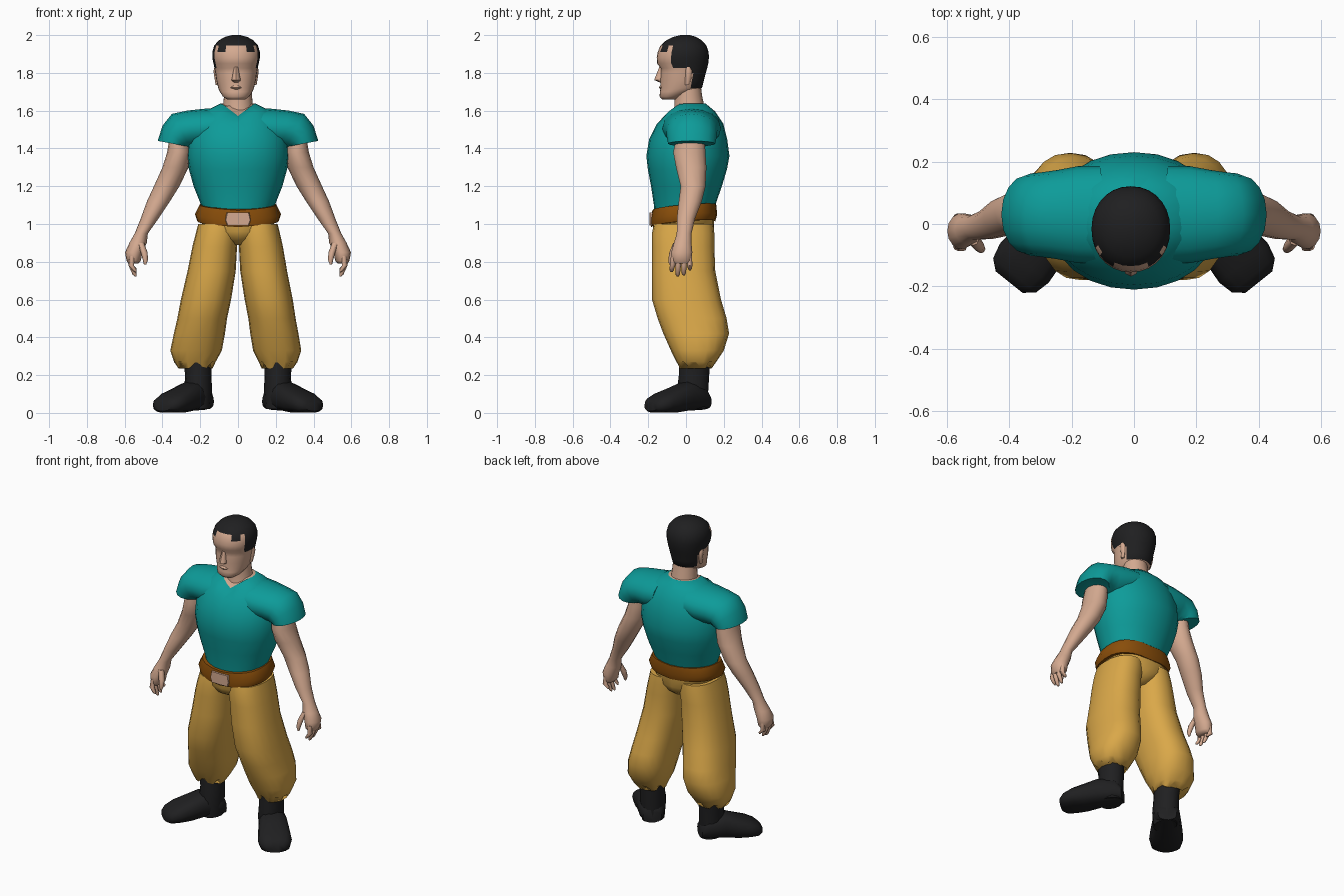
import bpy, bmesh, math
from mathutils import Vector as V

COLOURS = {
    "skin": (0.66, 0.40, 0.28), "teal_cloth": (0.004, 0.33, 0.32),
    "mustard_cloth": (0.70, 0.39, 0.066), "brown_leather": (0.25, 0.075, 0.003),
    "black": (0.014, 0.014, 0.015),
}
MATS = {}
for key, rgb in COLOURS.items():
    MATS[key] = bpy.data.materials.new(key)
    MATS[key].diffuse_color = (*rgb, 1)


def flat(z, x0, x1, y0, y1):
    """Horizontal ring filling a rectangle."""
    return (V(((x0 + x1) / 2, (y0 + y1) / 2, z)), V(((x1 - x0) / 2, 0, 0)), V((0, (y1 - y0) / 2, 0)))


def span(a, b, y, w):
    """Ring whose diameter runs from a to b in the x-z plane, with half depth w."""
    a, b = V((a[0], y, a[1])), V((b[0], y, b[1]))
    return ((a + b) / 2, (a - b) / 2, V((0, w, 0)))


def loft(name, rings, mats, n=16, p=2.0, mirror=False, edit=None):
    """Skin closed rings (centre, half axis, half axis) into a capped solid."""
    bm = bmesh.new()
    loops = []
    for c, u, v in rings:
        loop = []
        for i in range(n):
            a = 2 * math.pi * i / n
            co, si = math.cos(a), math.sin(a)
            q = c + u * math.copysign(abs(co) ** (2 / p), co) + v * math.copysign(abs(si) ** (2 / p), si)
            loop.append(bm.verts.new((-q.x if mirror else q.x, q.y, q.z)))
        loops.append(loop)
    for lo, hi in zip(loops, loops[1:]):
        for i in range(n):
            j = (i + 1) % n
            bm.faces.new((lo[i], lo[j], hi[j], hi[i]))
    bm.faces.new(loops[0][::-1])
    bm.faces.new(loops[-1])
    if edit:
        edit(bm, loops)
    bmesh.ops.recalc_face_normals(bm, faces=bm.faces)
    mesh = bpy.data.meshes.new(name)
    bm.to_mesh(mesh)
    bm.free()
    for m in mats:
        mesh.materials.append(MATS[m])
    ob = bpy.data.objects.new(name, mesh)
    bpy.context.collection.objects.link(ob)
    bpy.ops.object.select_all(action='DESELECT')
    ob.select_set(True)
    bpy.context.view_layer.objects.active = ob
    bpy.ops.object.shade_smooth_by_angle(angle=math.radians(50))
    return ob


# Shirt with a V neck; the neck opening is closed in skin colour
def v_neck(bm, loops):
    for loop, drop in ((loops[-1], 0.065), (loops[-2], 0.035)):
        for v in loop:
            if v.co.y < 0 and abs(v.co.x) < 0.085:
                v.co.z -= drop * (1 - abs(v.co.x) / 0.085)
    bm.faces.ensure_lookup_table()
    bm.faces[-1].material_index = 1


shirt = [(1.04, .185, -.165, .14), (1.10, .195, -.17, .155), (1.2, .235, -.185, .19),
         (1.29, .26, -.202, .217), (1.36, .27, -.21, .23), (1.45, .265, -.195, .218),
         (1.53, .24, -.155, .198), (1.595, .18, -.11, .155), (1.637, .095, -.078, .105)]
loft("shirt", [flat(z, -w, w, f, b) for z, w, f, b in shirt], ["teal_cloth", "skin"],
     n=24, p=2.1, edit=v_neck)


# Belt, higher at the back and sides, with a buckle plate
def tilt(bm, loops):
    for v in bm.verts:
        v.co.z += 0.09 * v.co.y + 0.015 * abs(v.co.x) / 0.2


belt = [(1.0, .215, -.184, .155), (1.035, .228, -.188, .165), (1.088, .203, -.178, .16)]
loft("belt", [flat(z, -w, w, f, b) for z, w, f, b in belt], ["brown_leather"], n=24, p=2.5, edit=tilt)
loft("buckle", [flat(z, -w, w, -.193, -.15) for z, w in ((.993, .06), (1.02, .072), (1.062, .062))],
     ["skin"], n=8, p=6)

# Seat of the trousers
loft("trouser_seat", [flat(z, -w, w, f, b) for z, w, f, b in
                      ((.89, .04, -.10, .09), (.92, .09, -.155, .13), (.96, .17, -.175, .147),
                       (1.03, .205, -.175, .15))],
     ["mustard_cloth"], n=20, p=2.4)

# Neck
loft("neck", [flat(z, -w, w, f, b) for z, w, f, b in
              ((1.54, .09, -.08, .11), (1.62, .08, -.062, .098), (1.68, .074, -.06, .085),
               (1.76, .07, -.06, .075))], ["skin"])


# Head: hair follows a stepped hairline
def hairline(bm, loops):
    for f in bm.faces:
        c = f.calc_center_median()
        x = abs(c.x + .01)
        if c.y > 0.025:
            line = 1.725
        elif c.y > -0.075:
            line = 1.825
        else:
            line = 1.90 if 0.055 < x < 0.09 else 1.935
        f.material_index = int(c.z > line)


head = [(1.658, .045, -.125, -.05), (1.675, .07, -.14, -.01), (1.70, .086, -.138, .045),
        (1.72, .095, -.135, .085), (1.76, .104, -.137, .095), (1.80, .11, -.134, .105),
        (1.825, .114, -.134, .112), (1.85, .12, -.153, .118), (1.88, .126, -.155, .121),
        (1.91, .126, -.15, .12), (1.945, .116, -.135, .108), (1.972, .092, -.105, .084),
        (1.99, .06, -.068, .054), (2.0, .022, -.03, .022)]
loft("head", [flat(z, -.01 - w, -.01 + w, f, b) for z, w, f, b in head], ["skin", "black"],
     n=28, p=2.1, edit=hairline)
loft("nose", [flat(z, -.01 - w, -.01 + w, f, -.11) for z, w, f in
              ((1.75, .016, -.14), (1.762, .025, -.168), (1.78, .02, -.162), (1.83, .012, -.142))],
     ["skin"], n=8)
loft("lips", [flat(z, -.01 - w, -.01 + w, f, -.1) for z, w, f in
              ((1.712, .02, -.136), (1.722, .034, -.144), (1.734, .02, -.138))], ["skin"], n=10)

arm = [(1.47, .25, .36, -.05, .10), (1.38, .25, .375, -.07, .105), (1.30, .262, .40, -.055, .11),
       (1.20, .31, .445, -.03, .105), (1.12, .36, .482, -.04, .085), (1.03, .42, .515, -.05, .05),
       (.95, .477, .547, -.05, .03), (.90, .483, .575, -.065, .03), (.85, .505, .598, -.08, .035),
       (.805, .515, .59, -.078, .03), (.79, .53, .58, -.065, .02)]
leg = [(1.0, -.01, .21, -.17, .145), (.95, -.004, .222, -.18, .15), (.88, .005, .238, -.18, .15),
       (.75, .012, .26, -.18, .155), (.60, .035, .29, -.18, .185), (.50, .055, .305, -.15, .215),
       (.42, .065, .32, -.12, .228), (.33, .08, .335, -.08, .2), (.27, .11, .315, -.05, .16),
       (.235, .125, .295, -.035, .135)]
shaft = [(.285, .14, .29, -.04, .13), (.2, .14, .28, -.04, .125),
         (.12, .138, .285, -.05, .12), (.02, .145, .27, -.04, .115)]
foot = [(-.04, .055, .02, .10), (0, .075, .015, .15), (.10, .085, .01, .165), (.18, .095, 0, .135),
        (.25, .10, 0, .11), (.30, .088, 0, .085), (.328, .055, .01, .06)]
sleeve = [((.10, 1.615), (.12, 1.42), .155), ((.18, 1.61), (.18, 1.40), .155),
          ((.27, 1.60), (.23, 1.40), .142), ((.35, 1.583), (.25, 1.40), .135),
          ((.40, 1.52), (.26, 1.40), .132), ((.425, 1.44), (.265, 1.41), .125)]


# Ragged trouser hem
def ragged(bm, loops):
    for v in loops[-1][::3]:
        v.co.z += 0.03


for side, m in (("right", False), ("left", True)):
    # Puffed sleeve
    loft(side + "_sleeve", [span(a, b, .03, w) for a, b, w in sleeve], ["teal_cloth"], mirror=m)
    # Arm with palm, fingers and thumb
    loft(side + "_arm", [flat(*r) for r in arm], ["skin"], n=14, mirror=m)
    for i, tip in enumerate((.745, .722, .728, .755)):
        y = -.066 + .028 * i
        loft(f"{side}_finger_{i + 1}",
             [flat(z, x - r, x + r, y * k - r, y * k + r) for z, x, r, k in
              ((.83, .56, .014, 1), (.78, .565, .0145, 1.08), (tip + .01, .547, .011, 1.15),
               (tip, .542, .005, 1.15))], ["skin"], n=8, mirror=m)
    loft(side + "_thumb", [flat(z, x - r, x + r, y - r, y + r) for z, x, y, r in
                           ((.90, .515, -.05, .018), (.85, .497, -.07, .018), (.81, .49, -.08, .014),
                            (.785, .492, -.084, .006))], ["skin"], n=8, mirror=m)
    # Baggy trouser leg, a little wider on the left
    k = 0.1 if m else 0.0
    loft(side + "_trouser_leg",
         [flat(z, x0 * (1 + k * (1.03 - z)), x1 * (1 + k * (1.03 - z)), y0, y1)
          for z, x0, x1, y0, y1 in leg], ["mustard_cloth"], n=20, p=2.3, mirror=m, edit=ragged)
    # Boot: shaft plus turned-out foot
    loft(side + "_boot_shaft", [flat(*r) for r in shaft], ["black"], n=14, mirror=m)
    d = V((.20, -.25, 0)).normalized()
    across = V((-d.y, d.x, 0))
    loft(side + "_boot_foot",
         [(V((.195, .07, (z0 + z1) / 2)) + d * t, across * w, V((0, 0, (z1 - z0) / 2)))
          for t, w, z0, z1 in foot], ["black"], n=14, p=2.6, mirror=m)
    # Ear
    ex = .122 if m else .102
    loft(side + "_ear", [flat(z, ex - .02, ex + w, -.005, b) for z, w, b in
                         ((1.735, -.004, .015), (1.77, .002, .028), (1.81, .008, .032), (1.83, .003, .025))],
         ["skin"], n=8, mirror=m)
